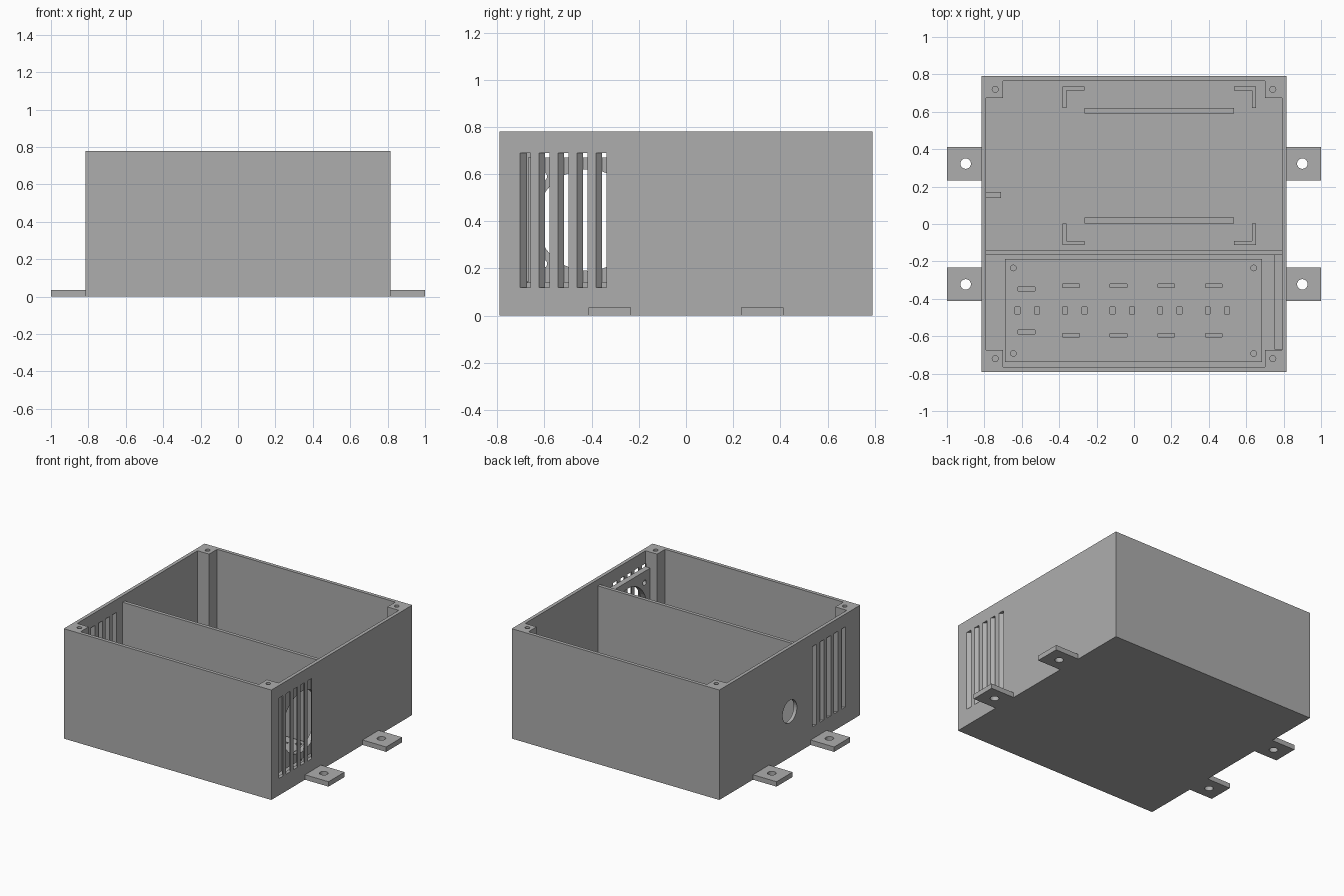
import bpy, bmesh, math
from mathutils import Matrix

if "Cube" in bpy.data.objects:
    bpy.data.objects.remove(bpy.data.objects["Cube"], do_unlink=True)

grey = bpy.data.materials.new("plain grey")
grey.use_nodes = True
grey.diffuse_color = (0.42, 0.42, 0.42, 1)
bsdf = grey.node_tree.nodes["Principled BSDF"]
bsdf.inputs["Base Color"].default_value = (0.42, 0.42, 0.42, 1)
bsdf.inputs["Roughness"].default_value = 0.6


def prism(bm, points, z0, z1):
    """Extrude a counter-clockwise xy outline from z0 to z1."""
    face = bm.faces.new([bm.verts.new((x, y, z0)) for x, y in points])
    top = bmesh.ops.extrude_face_region(bm, geom=[face])["geom"]
    for v in top:
        if isinstance(v, bmesh.types.BMVert):
            v.co.z = z1


def box(bm, x0, x1, y0, y1, z0, z1):
    prism(bm, [(x0, y0), (x1, y0), (x1, y1), (x0, y1)], z0, z1)


def rod(bm, x, y, z, r, length, axis="Z"):
    turn = Matrix.Rotation(math.pi / 2, 4, "Y") if axis == "X" else Matrix()
    bmesh.ops.create_cone(bm, cap_ends=True, segments=40, radius1=r, radius2=r,
                          depth=length, matrix=Matrix.Translation((x, y, z)) @ turn)


def make(name, bm):
    bmesh.ops.recalc_face_normals(bm, faces=bm.faces)
    mesh = bpy.data.meshes.new(name)
    bm.to_mesh(mesh)
    bm.free()
    mesh.materials.append(grey)
    ob = bpy.data.objects.new(name, mesh)
    bpy.context.collection.objects.link(ob)
    return ob


def cut(ob, bm):
    """Subtract the shapes in bm from ob and bake the result."""
    cutter = make("cutter", bm)
    cutter.hide_render = True
    mod = ob.modifiers.new("cut", "BOOLEAN")
    mod.operation, mod.solver, mod.object = "DIFFERENCE", "EXACT", cutter
    deps = bpy.context.evaluated_depsgraph_get()
    baked = bpy.data.meshes.new_from_object(ob.evaluated_get(deps))
    ob.modifiers.clear()
    ob.data = baked
    bpy.data.objects.remove(cutter, do_unlink=True)


W, D, H, T = 0.815, 0.79, 0.78, 0.025      # half width, half depth, height, wall
IX, IY = W - T, D - T
PX, PY = 0.70, 0.675                       # inner faces of the corner posts

# Case: open box whose cavity leaves four solid corner posts
bm = bmesh.new()
box(bm, -W, W, -D, D, 0, H)
case = make("case", bm)
bm = bmesh.new()
quarter = [(IX, PY), (PX, PY), (PX, IY)]
outline = (quarter + [(-x, y) for x, y in reversed(quarter)]
           + [(-x, -y) for x, y in quarter]
           + [(x, -y) for x, y in reversed(quarter)])
prism(bm, outline, T, H + 0.1)
cut(case, bm)

# Slanted vents in both sides, lid screw holes and cable hole
bm = bmesh.new()
for side, start in ((1, -0.704), (-1, -0.6235)):
    for i in range(5):
        y = start + i * 0.0805
        xo, xi = side * (W + 0.02), side * (IX - 0.02)
        prism(bm, [(xo, y - 0.02), (xo, y + 0.025), (xi, y + 0.09), (xi, y + 0.045)],
              0.12, 0.69)
for sx in (-1, 1):
    for sy in (-1, 1):
        rod(bm, sx * 0.742, sy * 0.72, H, 0.016, 0.4)
rod(bm, -W, 0, 0.326, 0.08, 0.2, "X")
cut(case, bm)

# Divider between the two compartments
bm = bmesh.new()
box(bm, -IX, IX, -0.165, -0.14, T, 0.735)
make("divider", bm)

# Fan mounting plate against the vented wall
FY, FZ = -0.417, 0.405
bm = bmesh.new()
box(bm, 0.75, IX, FY - 0.253, -0.165, 0.14, 0.67)
plate = make("fan_plate", bm)
bm = bmesh.new()
rod(bm, 0.77, FY, FZ, 0.215, 0.1, "X")
for sy in (-1, 1):
    for sz in (-1, 1):
        rod(bm, 0.77, FY + sy * 0.19, FZ + sz * 0.185, 0.018, 0.1, "X")
cut(plate, bm)

# Mounting tabs with screw holes
for sx, side in ((1, "left"), (-1, "right")):
    for yc, end in ((0.323, "back"), (-0.323, "front")):
        bm = bmesh.new()
        x0, x1 = sorted((sx * W, sx))
        box(bm, x0, x1, yc - 0.09, yc + 0.09, 0, 0.035)
        tab = make(f"mounting_tab_{end}_{side}", bm)
        bm = bmesh.new()
        rod(bm, sx * 0.9, yc, 0, 0.028, 0.2)
        cut(tab, bm)

# Circuit board with terminal slots
corners = [(x, y) for x in (-0.645, 0.64) for y in (-0.235, -0.692)]
bm = bmesh.new()
box(bm, -0.69, 0.685, -0.737, -0.187, 0.12, 0.14)
board = make("circuit_board", bm)
bm = bmesh.new()
for i in range(5):
    x = -0.57 + i * 0.254
    for dx in (-0.052, 0.052):
        box(bm, x + dx - 0.013, x + dx + 0.013, -0.48, -0.443, 0, 0.3)
    shift = 0.018 if i == 0 else 0
    xs = x - 0.005 if i == 0 else x - 0.02
    for y in (-0.33 - shift, -0.595 + shift):
        box(bm, xs - 0.045, xs + 0.045, y - 0.01, y + 0.01, 0, 0.3)
for x, y in corners:
    rod(bm, x, y, 0.13, 0.015, 0.3)
cut(board, bm)

# Thin tracks along the board
bm = bmesh.new()
for s in (-1, 1):
    for x0, x1, off in ((-0.67, -0.47, 0.181), (-0.47, 0.58, 0.196)):
        y = -0.463 + s * off
        box(bm, x0, x1, y - 0.005, y + 0.005, 0.139, 0.145)
make("board_tracks", bm)

# Hollow standoffs under the board
bm = bmesh.new()
for x, y in corners:
    rod(bm, x, y, 0.083, 0.022, 0.122)
standoffs = make("board_standoffs", bm)
bm = bmesh.new()
for x, y in corners:
    rod(bm, x, y, 0.13, 0.015, 0.15)
cut(standoffs, bm)

# Corner guides and support ribs on the floor of the rear compartment
CX, CY = 0.135, 0.312
for sx in (-1, 1):
    for sy in (-1, 1):
        bm = bmesh.new()
        ends = [(0.517, 0.423), (0.4, 0.423), (0.4, 0.403), (0.497, 0.403),
                (0.497, 0.308), (0.517, 0.308)]
        prism(bm, [(CX + sx * x, CY + sy * y) for x, y in ends], T, 0.12)
        make("corner_guide", bm)
for sy in (-1, 1):
    bm = bmesh.new()
    y = CY + sy * 0.293
    box(bm, CX - 0.4, CX + 0.4, y - 0.015, y + 0.015, T, 0.08)
    make("support_rib", bm)

# Small rib on the side wall
bm = bmesh.new()
box(bm, -IX, -0.71, 0.14, 0.17, T, 0.15)
make("wall_rib", bm)
